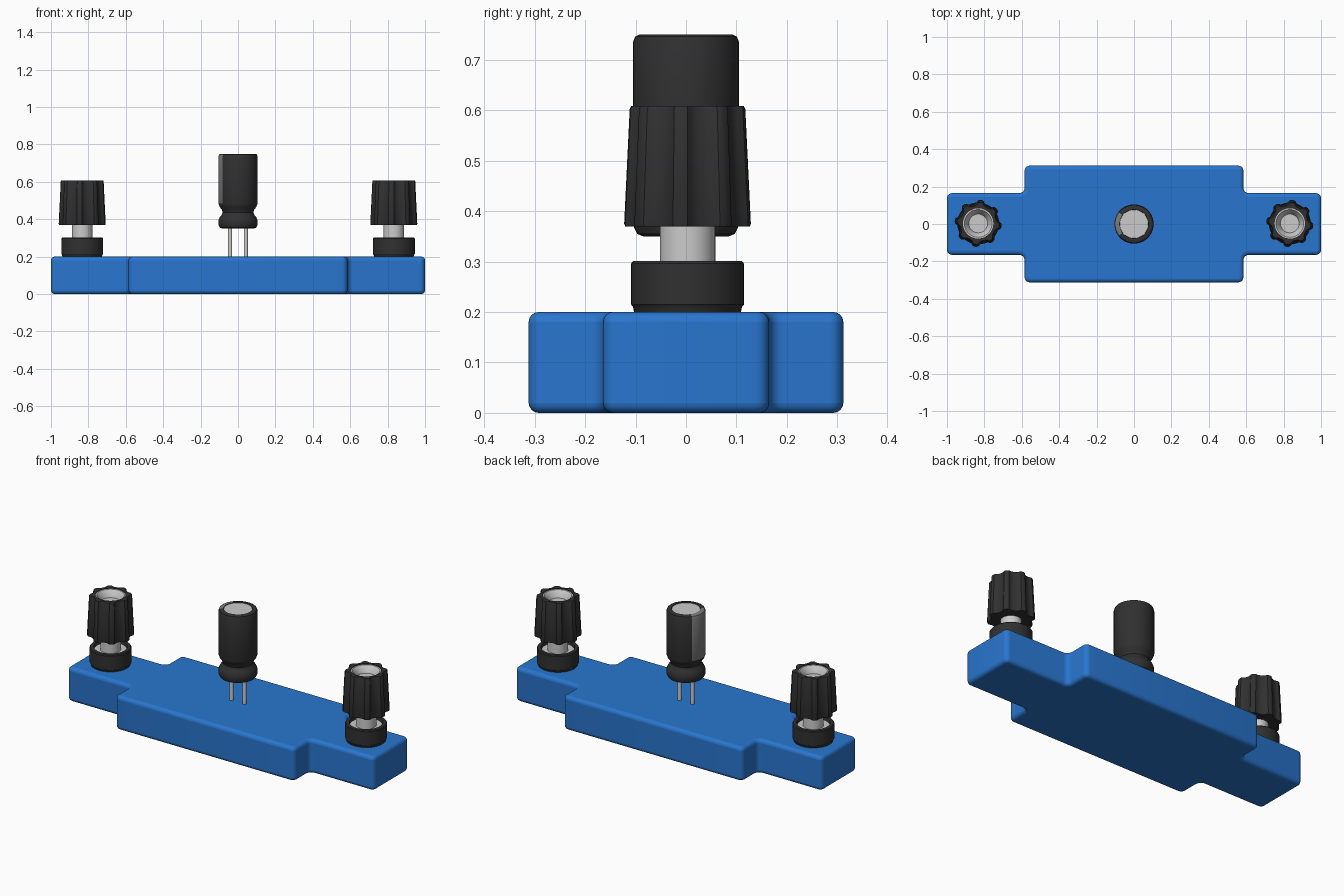
import bpy, bmesh
from math import sin, cos, pi, radians, atan2

if "Cube" in bpy.data.objects:
    bpy.data.objects.remove(bpy.data.objects["Cube"])


def material(name, rgb):
    m = bpy.data.materials.new(name)
    m.diffuse_color = (*rgb, 1)
    m.use_nodes = True
    m.node_tree.nodes["Principled BSDF"].inputs["Base Color"].default_value = m.diffuse_color
    return m


BLUE = material("blue plastic", (0.022, 0.18, 0.62))
BLACK = material("black plastic", (0.03, 0.03, 0.03))
STRIPE = material("grey stripe", (0.2, 0.2, 0.2))
METAL = material("metal", (0.6, 0.6, 0.6))


def finish(bm, name, mat, loc=(0, 0, 0), angle=35):
    bmesh.ops.recalc_face_normals(bm, faces=bm.faces[:])
    me = bpy.data.meshes.new(name)
    bm.to_mesh(me)
    bm.free()
    ob = bpy.data.objects.new(name, me)
    bpy.context.collection.objects.link(ob)
    ob.location = loc
    me.materials.append(mat)
    bpy.ops.object.select_all(action='DESELECT')
    bpy.context.view_layer.objects.active = ob
    ob.select_set(True)
    bpy.ops.object.shade_smooth_by_angle(angle=radians(angle))
    return ob


def lathe(name, profile, mat, loc=(0, 0, 0), n=48, shape=None):
    """Spin (radius, z, lobed) points; lobed rings are scaled by shape(i)."""
    bm = bmesh.new()
    rings = []
    for p in profile:
        r, z = p[:2]
        if r == 0:
            rings.append([bm.verts.new((0, 0, z))] * n)
            continue
        ring = []
        for i in range(n):
            a = 2 * pi * i / n
            k = r * (shape(i) if len(p) > 2 else 1)
            ring.append(bm.verts.new((k * cos(a), k * sin(a), z)))
        rings.append(ring)
    for a, b in zip(rings, rings[1:]):
        for i in range(n):
            j = (i + 1) % n
            quad = list(dict.fromkeys((a[i], a[j], b[j], b[i])))
            bm.faces.new(quad)
    return finish(bm, name, mat, loc)


# stepped base plate: vertical corners rounded first, then the rims
X, Y, x, y = 1.0, 0.165, 0.585, 0.312
outline = [(X, -Y), (X, Y), (x, Y), (x, y), (-x, y), (-x, Y),
           (-X, Y), (-X, -Y), (-x, -Y), (-x, -y), (x, -y), (x, -Y)]
bm = bmesh.new()
face = bm.faces.new([bm.verts.new((px, py, 0)) for px, py in outline])
top = bmesh.ops.extrude_face_region(bm, geom=[face])["geom"]
bmesh.ops.translate(bm, vec=(0, 0, 0.2),
                    verts=[g for g in top if isinstance(g, bmesh.types.BMVert)])
uprights = [e for e in bm.edges if abs(e.verts[0].co.z - e.verts[1].co.z) > 0.1]
bmesh.ops.bevel(bm, geom=uprights, offset=0.028, segments=5, profile=0.5, affect='EDGES')
base = finish(bm, "base_plate", BLUE)
bev = base.modifiers.new("rim", 'BEVEL')
bev.width = 0.02
bev.segments = 4
bev.limit_method = 'ANGLE'
bev.angle_limit = radians(40)

# binding posts
RIB = [1, 1, 0.98, 0.9, 0.86, 0.85, 0.85, 0.86, 0.9, 0.98]
for side, sx in (("left", -1), ("right", 1)):
    at = (sx * 0.833, 0.003, 0)
    lathe(side + "_collar", [(0, 0.195), (0.105, 0.195), (0.108, 0.21), (0.112, 0.215),
                             (0.112, 0.296), (0.108, 0.301), (0.09, 0.301),
                             (0.085, 0.275), (0, 0.275)], BLACK, at)
    lathe(side + "_collar_washer", [(0, 0.27), (0.087, 0.27), (0.087, 0.285), (0, 0.285)],
          METAL, at)
    lathe(side + "_post_stem", [(0, 0.28), (0.055, 0.28), (0.055, 0.38), (0, 0.38)], METAL, at)
    lathe(side + "_knob", [(0, 0.37), (0.08, 0.37), (0.124, 0.37, 1), (0.126, 0.375, 1),
                           (0.115, 0.602, 1), (0.112, 0.608, 1), (0.081, 0.608),
                           (0.081, 0.56), (0, 0.56)],
          BLACK, at, 80, lambda i: RIB[(i + 2) % 10])
    lathe(side + "_socket", [(0, 0.555), (0.082, 0.555), (0.081, 0.604), (0.074, 0.604),
                             (0.052, 0.575), (0.05, 0.565), (0, 0.565)], METAL, at)

# capacitor can with crimped neck and a stripe on its left side
can = lathe("capacitor_can",
            [(0, 0.35), (0.085, 0.35), (0.097, 0.355), (0.104, 0.37), (0.104, 0.395),
             (0.097, 0.412), (0.086, 0.425), (0.082, 0.437), (0.086, 0.45), (0.098, 0.466),
             (0.105, 0.485), (0.105, 0.735), (0.101, 0.746), (0.093, 0.75), (0.077, 0.75),
             (0.075, 0.744), (0, 0.744)], BLACK)
can.data.materials.append(STRIPE)
for f in can.data.polygons:
    c = f.center
    if c.z > 0.48 and c.xy.length > 0.08 and abs(atan2(c.y, -c.x)) < radians(38):
        f.material_index = 1
lathe("capacitor_top", [(0, 0.74), (0.076, 0.74), (0.076, 0.747), (0, 0.747)], METAL)

# capacitor leads
for side, sx in (("left", -1), ("right", 1)):
    lathe(side + "_lead", [(0, 0.19), (0.011, 0.19), (0.011, 0.36), (0, 0.36)],
          METAL, (sx * 0.042, 0, 0), 16)
